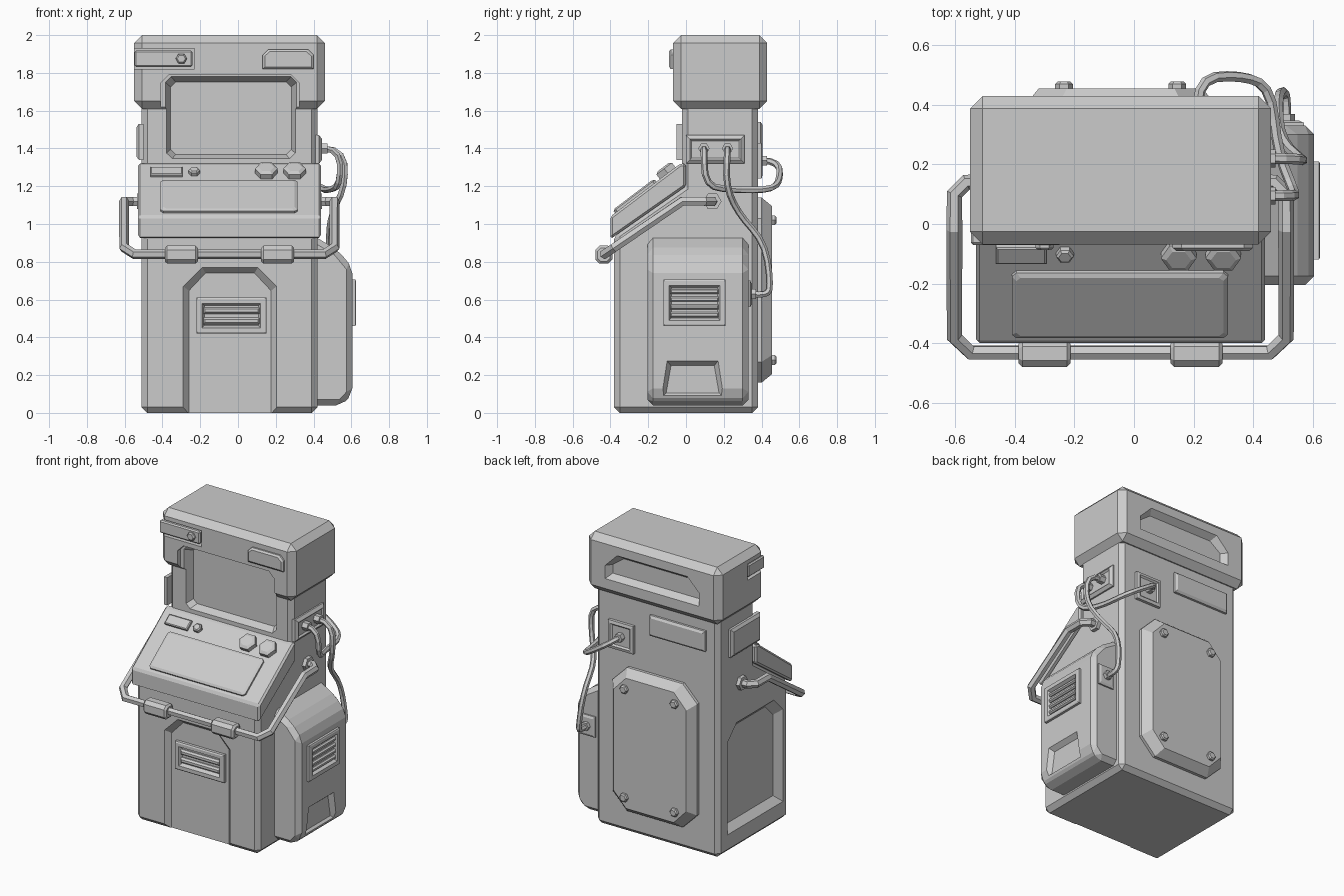
import bpy, bmesh, math

if "Cube" in bpy.data.objects:
    bpy.data.objects.remove(bpy.data.objects["Cube"], do_unlink=True)

grey = bpy.data.materials.new("plain_grey")
grey.use_nodes = True
colour = (0.6, 0.6, 0.6, 1)
grey.diffuse_color = colour
grey.node_tree.nodes["Principled BSDF"].inputs["Base Color"].default_value = colour


# Placement of a 2D outline (u, v) at depth d
def front(u, v, d):
    return (u, d, v)


def side(u, v, d):
    return (d, u, v)


def slope(u, v, d):
    return (u, -0.4 + 0.797 * v - 0.603 * d, 1.04 + 0.603 * v + 0.797 * d)


# Outlines
def rect(u0, u1, v0, v1, top=0, low=0):
    pts = [(u0 + low, v0), (u1 - low, v0)]
    pts += [(u1, v0 + low)] if low else []
    pts += [(u1, v1 - top), (u1 - top, v1)] if top else [(u1, v1)]
    pts += [(u0 + top, v1), (u0, v1 - top)] if top else [(u0, v1)]
    pts += [(u0, v0 + low)] if low else []
    return pts


def ngon(u, v, r, n=6):
    turn = [2 * math.pi * i / n for i in range(n)]
    return [(u + r * math.cos(a), v + r * math.sin(a)) for a in turn]


def slab(name, outline, place, levels, bevel=0):
    """Loft an outline through (depth, inset) levels and cap both ends."""
    us, vs = zip(*outline)
    cu, cv = (min(us) + max(us)) / 2, (min(vs) + max(vs)) / 2
    hu, hv = (max(us) - min(us)) / 2, (max(vs) - min(vs)) / 2
    bm = bmesh.new()
    rings = []
    for d, m in levels:
        rings.append([bm.verts.new(place(cu + (u - cu) * (1 - m / hu), cv + (v - cv) * (1 - m / hv), d))
                      for u, v in outline])
    n = len(outline)
    for a, b in zip(rings, rings[1:]):
        for i in range(n):
            j = (i + 1) % n
            bm.faces.new((a[i], a[j], b[j], b[i]))
    bm.faces.new(rings[0])
    bm.faces.new(rings[-1])
    bmesh.ops.recalc_face_normals(bm, faces=bm.faces)
    if bevel:
        bmesh.ops.bevel(bm, geom=bm.edges[:], offset=bevel, segments=1, affect='EDGES', clamp_overlap=True)
    mesh = bpy.data.meshes.new(name)
    bm.to_mesh(mesh)
    bm.free()
    mesh.materials.append(grey)
    obj = bpy.data.objects.new(name, mesh)
    bpy.context.collection.objects.link(obj)
    return obj


def select(obj):
    bpy.ops.object.select_all(action='DESELECT')
    obj.select_set(True)
    bpy.context.view_layer.objects.active = obj


def cut(cutter, *targets):
    for obj in targets:
        mod = obj.modifiers.new("cut", 'BOOLEAN')
        mod.operation, mod.solver, mod.object = 'DIFFERENCE', 'EXACT', cutter
        select(obj)
        bpy.ops.object.modifier_apply(modifier=mod.name)
    bpy.data.objects.remove(cutter, do_unlink=True)


def tube(name, points, radius, smooth=False):
    curve = bpy.data.curves.new(name, 'CURVE')
    curve.dimensions = '3D'
    curve.bevel_depth, curve.bevel_resolution = radius, 1
    curve.use_fill_caps = True
    spline = curve.splines.new('NURBS' if smooth else 'POLY')
    spline.points.add(len(points) - 1)
    for p, co in zip(spline.points, points):
        p.co = (*co, 1)
    if smooth:
        spline.order_u, spline.use_endpoint_u, spline.resolution_u = 3, True, 3
    curve.materials.append(grey)
    obj = bpy.data.objects.new(name, curve)
    bpy.context.collection.objects.link(obj)
    select(obj)
    bpy.ops.object.convert(target='MESH')
    for poly in bpy.context.object.data.polygons:
        poly.use_smooth = False


# Cabinet body, console and head
body = slab("cabinet_body", [(-0.38, 0), (0.38, 0), (0.38, 1.65), (-0.02, 1.65), (-0.02, 1.2), (-0.38, 0.95)],
            side, [(-0.51, 0), (0.42, 0)], 0.03)
slab("console", [(-0.4, 0.92), (-0.4, 1.04), (-0.03, 1.32), (0, 1.32), (0, 1.2)],
     side, [(-0.53, 0), (0.44, 0)], 0.012)
head = slab("head", rect(-0.55, 0.46, 1.61, 2), front, [(-0.068, 0), (0.43, 0)], 0.042)

# Screen recess, with a wider notch through the head
cut(slab("notch_cutter", rect(-0.41, 0.325, 1.4, 1.79, 0.045), front, [(-0.2, 0), (-0.035, 0)]), head)
cut(slab("screen_cutter", rect(-0.385, 0.31, 1.34, 1.78, 0.03, 0.03), front,
         [(-0.15, 0), (-0.035, 0), (0.03, 0.028)]), head, body)

# Head: back recess, wrapped corner plate, front plate
cut(slab("back_cutter", rect(-0.4, 0.31, 1.72, 1.9, 0.09), front, [(0.5, 0), (0.43, 0), (0.39, 0.03)]), head)
cut(slab("corner_cutter", rect(-0.6, -0.23, 1.82, 1.93), front, [(-0.2, 0), (0.12, 0)]), head)
slab("corner_plate", rect(-0.548, -0.242, 1.832, 1.918), front, [(-0.07, 0), (0.108, 0)], 0.008)
slab("corner_plate_bolt", ngon(-0.3, 1.875, 0.03), front, [(-0.06, 0), (-0.08, 0), (-0.088, 0.008)])
slab("front_plate", rect(0.13, 0.4, 1.82, 1.925, 0.03), front, [(-0.06, 0), (-0.08, 0), (-0.09, 0.012)])

# Front channel and the side recess
cut(slab("channel_cutter", rect(-0.29, 0.205, -0.1, 0.77, 0.1), front,
         [(-0.5, 0), (-0.38, 0), (-0.345, 0.03)]), body)
cut(slab("side_cutter", rect(-0.32, 0.28, 0.13, 0.86, 0.1), side,
         [(-0.6, 0), (-0.51, 0), (-0.465, 0.045)]), body)


# Framed vents with slats
def vent(name, place, u0, u1, v0, v1, base, out, slats):
    slab(name + "_frame", rect(u0, u1, v0, v1), place,
         [(base - out, 0), (base + out * 0.8, 0), (base + out, 0.008), (base + out, 0.03), (base, 0.042)])
    step = (v1 - v0 - 0.08) / slats
    for i in range(slats):
        v = v0 + 0.04 + step * i
        slab(name + "_slat", rect(u0 + 0.035, u1 - 0.035, v + step * 0.15, v + step * 0.8), place,
             [(base - out, 0), (base + out * 0.3, 0), (base + out * 0.8, step * 0.18)])


vent("front_vent", front, -0.22, 0.15, 0.42, 0.61, -0.345, -0.025, 2)

# Side pod with vent and lower recess
pod = slab("side_pod", [(0.38, 0.04), (0.55, 0.04), (0.605, 0.1), (0.605, 0.77), (0.53, 0.86), (0.38, 0.95)],
           front, [(-0.205, 0), (0.33, 0)], 0.03)
cut(slab("pod_cutter", [(-0.13, 0.08), (0.2, 0.08), (0.17, 0.275), (-0.1, 0.275)], side,
         [(0.7, 0), (0.605, 0), (0.575, 0.025)]), pod)
vent("pod_vent", side, -0.12, 0.21, 0.46, 0.705, 0.605, 0.02, 4)

# Console panel, buttons and knobs
slab("control_panel", rect(-0.41, 0.315, 0.03, 0.305, 0.015, 0.015), slope, [(-0.01, 0), (0.012, 0), (0.02, 0.015)])
slab("button_panel", rect(-0.463, -0.294, 0.345, 0.415), slope, [(-0.01, 0), (0.015, 0), (0.02, 0.006)])
slab("small_knob", ngon(-0.232, 0.38, 0.03), slope, [(-0.01, 0), (0.02, 0), (0.028, 0.008)])
for x in (0.15, 0.3):
    slab("hex_knob", ngon(x, 0.38, 0.06), slope, [(-0.01, 0), (0.03, 0), (0.04, 0.018)])

# Back service panel with bolts, and back plates
slab("back_panel", rect(-0.365, 0.275, 0.16, 1.14, 0.11, 0.11), front, [(0.36, 0), (0.4, 0), (0.455, 0.045)])
for x in (-0.235, 0.145):
    for z in (0.28, 1.02):
        slab("back_panel_bolt", ngon(x, z, 0.03), front, [(0.44, 0), (0.47, 0), (0.478, 0.008)])
slab("back_plate", rect(-0.42, 0, 1.4, 1.54), front, [(0.37, 0), (0.395, 0), (0.405, 0.015)])
slab("side_plate", rect(-0.05, 0.27, 1.34, 1.53), side, [(-0.5, 0), (-0.525, 0), (-0.538, 0.018)])

# Sockets and plugs
slab("back_socket", rect(0.12, 0.31, 1.24, 1.43), front, [(0.37, 0), (0.4, 0), (0.405, 0.02), (0.395, 0.03)])
slab("back_plug", ngon(0.215, 1.335, 0.03), front, [(0.38, 0), (0.43, 0)])
slab("side_socket", rect(0, 0.31, 1.32, 1.47), side, [(0.4, 0), (0.43, 0), (0.445, 0.02), (0.435, 0.03)])
for y in (0.095, 0.22):
    slab("side_plug", ngon(y, 1.4, 0.03), side, [(0.42, 0), (0.475, 0)])
slab("pod_socket", rect(0.45, 0.57, 0.56, 0.7), front, [(0.32, 0), (0.34, 0), (0.347, 0.015)])
slab("pod_plug", ngon(0.51, 0.63, 0.03), front, [(0.33, 0), (0.37, 0)])

# Cables
tube("back_cable", [(0.45, 0.095, 1.4), (0.54, 0.095, 1.4), (0.54, 0.1, 1.2), (0.48, 0.25, 1.18),
                    (0.46, 0.46, 1.18), (0.36, 0.5, 1.24), (0.215, 0.49, 1.335), (0.215, 0.4, 1.335)], 0.018, True)
tube("pod_cable", [(0.45, 0.22, 1.4), (0.56, 0.22, 1.4), (0.57, 0.21, 1.2), (0.49, 0.28, 1.05),
                   (0.48, 0.42, 0.9), (0.5, 0.45, 0.66), (0.51, 0.42, 0.62), (0.51, 0.34, 0.63)], 0.018, True)

# Front handle, mounts and grips
cx, half = -0.046, 0.557
arm = [(-0.45, 0.14, 1.12), (-half + 0.04, 0.14, 1.12), (-half, 0.1, 1.12), (-half, -0.02, 1.12),
       (-half, -0.38, 0.875), (-half + 0.055, -0.432, 0.84)]
left = [(cx + x, y, z) for x, y, z in arm]
right = [(cx - x, y, z) for x, y, z in reversed(arm)]
tube("handle", left + right, 0.027)
for inner, outer in ((-0.5, -0.535), (0.41, 0.445)):
    slab("handle_mount", ngon(0.14, 1.12, 0.048), side, [(inner, 0), (outer, 0)])
for x in (-0.3, 0.21):
    slab("handle_grip", rect(-0.48, -0.39, 0.79, 0.885, 0.022, 0.022), side,
         [(x - 0.087, 0.012), (x - 0.075, 0), (x + 0.075, 0), (x + 0.087, 0.012)])
bpy.ops.object.select_all(action='DESELECT')
